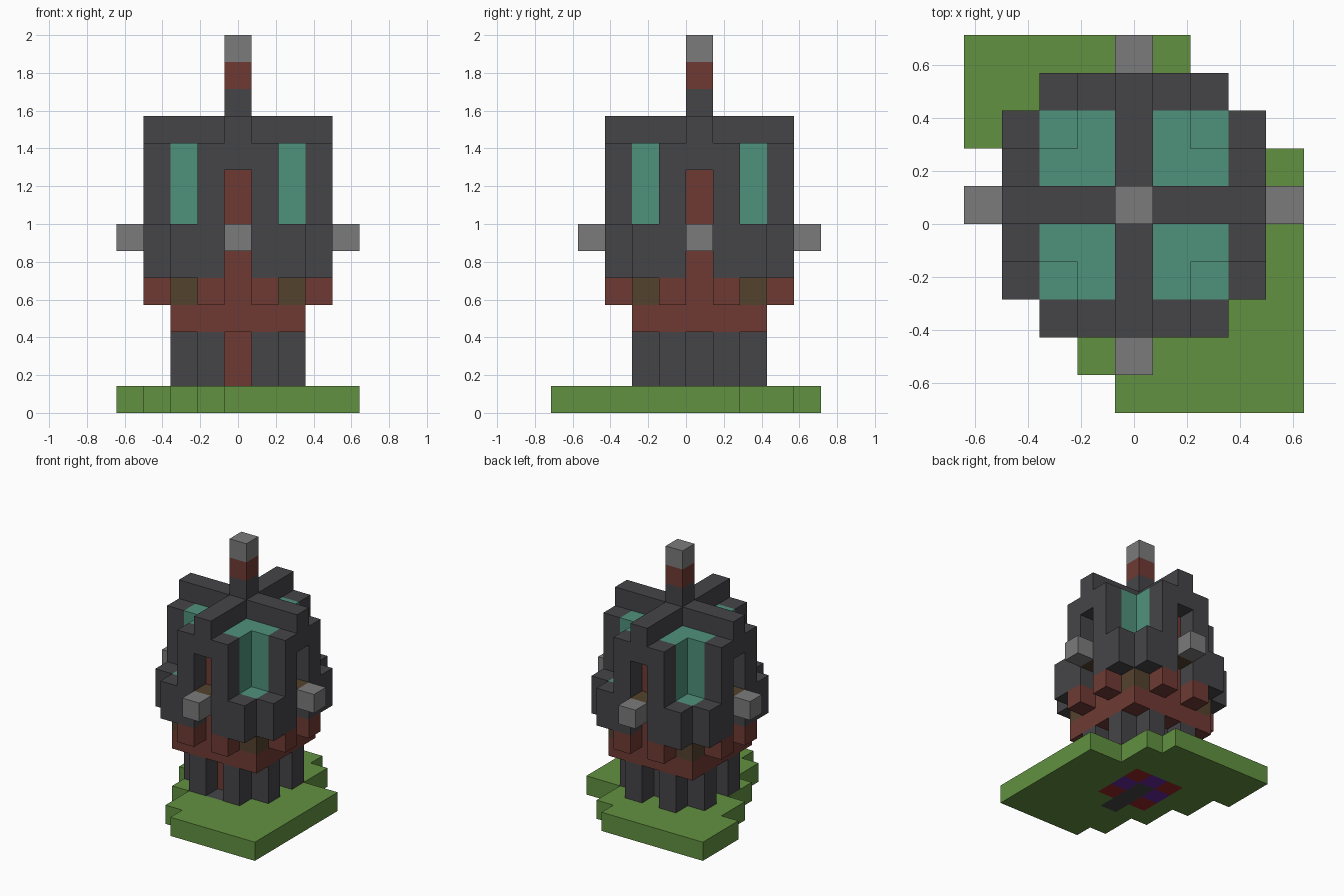
import bpy, bmesh
from mathutils import Vector

if "Cube" in bpy.data.objects:
    bpy.data.objects.remove(bpy.data.objects["Cube"], do_unlink=True)

U = 1 / 7                      # edge of one block
CENTRE = Vector((0, U / 2, 0))  # tower axis


def linear(code):
    vals = [int(code[n:n + 2], 16) / 255 for n in (0, 2, 4)]
    return [c / 12.92 if c < 0.04045 else ((c + 0.055) / 1.055) ** 2.4 for c in vals] + [1]


def material(name, code):
    m = bpy.data.materials.new(name)
    m.use_nodes = True
    m.diffuse_color = linear(code)
    m.node_tree.nodes["Principled BSDF"].inputs["Base Color"].default_value = linear(code)
    return m


GREEN = material("grass green", "629141")
DARK = material("dark stone", "454549")
RED = material("brick red", "6F3A34")
BROWN = material("dark brown", "54422D")
TEAL = material("teal", "4F927B")
GREY = material("light grey", "7B7B7B")
PURPLE = material("purple", "66289A")
CRIMSON = material("crimson", "962426")

blocks = {}  # (x, y, z) -> (part, material)


def fill(part, mat, xs, ys, zs):
    """Fill an inclusive range of blocks."""
    for x in range(xs[0], xs[1] + 1):
        for y in range(ys[0], ys[1] + 1):
            for z in range(zs[0], zs[1] + 1):
                blocks[x, y, z] = (part, mat)


def ring(part, mat, a, b, zs):
    """Repeat a column at all mirrored and swapped positions."""
    for s in (-1, 1):
        for t in (-1, 1):
            for x, y in ((a * s, b * t), (b * t, a * s)):
                fill(part, mat, (x, x), (y, y), zs)


# Stepped ground slab
for xs, ys in (((0, 4), (-5, 1)), ((-1, -1), (-4, 1)), ((-2, -2), (-2, 1)),
               ((-3, -3), (0, 1)), ((-4, 1), (2, 4)), ((2, 2), (2, 3))):
    fill("ground_slab", GREEN, xs, ys, (0, 0))

# Floor pattern set into the slab
fill("floor_pattern", PURPLE, (-1, 1), (-1, 1), (0, 0))
ring("floor_pattern", CRIMSON, 1, 1, (0, 0))
fill("entry_path", DARK, (0, 0), (-2, 0), (0, 0))

# Lower storey with legs and a door
fill("lower_core", DARK, (-1, 1), (-1, 1), (1, 2))
ring("legs", DARK, 1, 2, (1, 2))
fill("door", RED, (0, 0), (-1, -1), (1, 2))

# Red collar
fill("collar", RED, (-2, 2), (-2, 2), (3, 4))
ring("collar", RED, 1, 3, (4, 4))
ring("collar_corners", BROWN, 2, 2, (4, 4))

# Main body and balcony
fill("body_core", DARK, (-2, 2), (-2, 2), (5, 6))
ring("balcony", DARK, 1, 3, (5, 6))
ring("balcony", DARK, 2, 3, (5, 6))
ring("balcony_floor", TEAL, 2, 2, (6, 6))
ring("inner_wall", RED, 0, 2, (5, 8))
ring("window_sills", BROWN, 0, 3, (6, 6))
ring("knobs", GREY, 0, 4, (6, 6))

# Glazed upper storey with window pillars
for a, b in ((1, 1), (1, 2)):
    ring("glazing", TEAL, a, b, (7, 9))
ring("pillars", DARK, 1, 3, (7, 9))
for r in (0, 1):
    ring("upper_core", DARK, 0, r, (7, 9))
for r in (2, 3):
    ring("window_lintels", DARK, 0, r, (9, 9))

# Roof cross and spire
fill("roof_cross", DARK, (-3, 3), (0, 0), (10, 10))
fill("roof_cross", DARK, (0, 0), (-3, 3), (10, 10))
fill("spire", DARK, (0, 0), (0, 0), (11, 11))
fill("spire", RED, (0, 0), (0, 0), (12, 12))
fill("spire", GREY, (0, 0), (0, 0), (13, 13))


def build(part):
    """Make one object from the exposed sides of a part's blocks."""
    bm = bmesh.new()
    mats = []
    for cell, (name, mat) in blocks.items():
        if name != part:
            continue
        if mat not in mats:
            mats.append(mat)
        mid = Vector(cell) + Vector((0, 0, 0.5))
        for axis in range(3):
            for sign in (-1, 1):
                n = Vector((0, 0, 0))
                n[axis] = sign
                if tuple(int(c) for c in Vector(cell) + n) in blocks:
                    continue
                p = Vector((0, 0, 0))
                p[(axis + 1) % 3] = 0.5
                q = n.cross(p)
                corners = (p + q, q - p, -p - q, p - q)
                face = bm.faces.new([bm.verts.new((mid + n / 2 + c) * U + CENTRE)
                                     for c in corners])
                face.material_index = mats.index(mat)
    if bm.faces:
        bmesh.ops.remove_doubles(bm, verts=bm.verts, dist=U / 100)
        bmesh.ops.dissolve_limit(bm, angle_limit=0.01, verts=bm.verts, edges=bm.edges,
                                 delimit={'MATERIAL'})
        mesh = bpy.data.meshes.new(part)
        bm.to_mesh(mesh)
        for m in mats:
            mesh.materials.append(m)
        bpy.context.collection.objects.link(bpy.data.objects.new(part, mesh))
    bm.free()


for part in sorted({name for name, mat in blocks.values()}):
    build(part)
